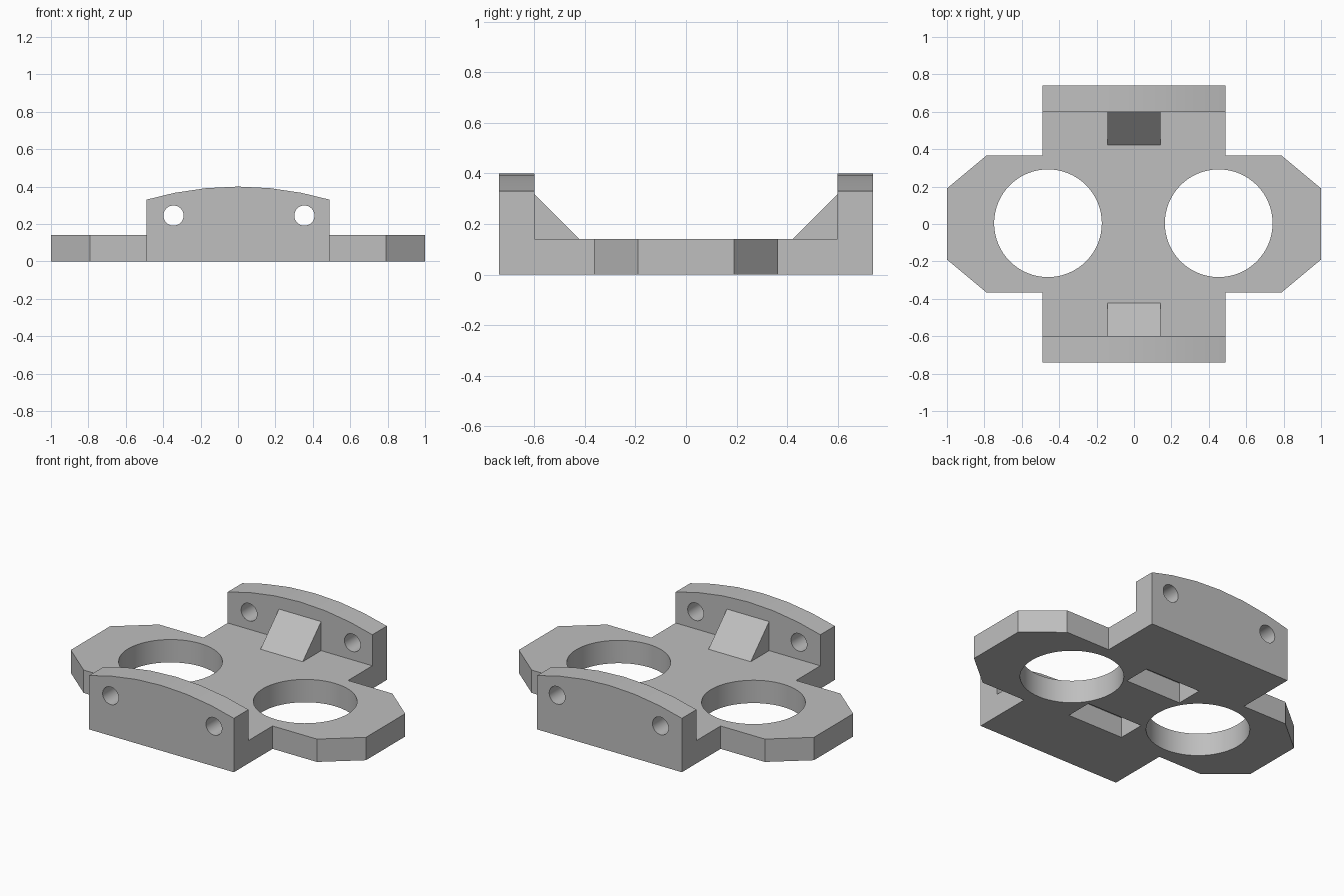
import bpy, bmesh
from math import sin, cos, pi, radians
from mathutils import Vector

cube = bpy.data.objects.get("Cube")
if cube:
    bpy.data.objects.remove(cube, do_unlink=True)

grey = bpy.data.materials.new("plain grey")
grey.use_nodes = True
grey.diffuse_color = (0.52, 0.52, 0.52, 1)
grey.node_tree.nodes["Principled BSDF"].inputs["Base Color"].default_value = (0.52, 0.52, 0.52, 1)

THICK = 0.14      # plate thickness
HALF = 0.49       # half width of the end walls
INNER, OUTER = 0.60, 0.74


def prism(name, profile, axis, start, end):
    """Extrude a 2D profile along an axis: x takes (y, z), y takes (x, z), z takes (x, y)."""
    def place(p, d):
        return {"x": (d, p[0], p[1]), "y": (p[0], d, p[1]), "z": (p[0], p[1], d)}[axis]
    bm = bmesh.new()
    face = bm.faces.new([bm.verts.new(place(p, start)) for p in profile])
    new = bmesh.ops.extrude_face_region(bm, geom=[face])["geom"]
    shift = Vector(place((0, 0), end - start))
    bmesh.ops.translate(bm, vec=shift, verts=[v for v in new if isinstance(v, bmesh.types.BMVert)])
    bmesh.ops.recalc_face_normals(bm, faces=bm.faces)
    mesh = bpy.data.meshes.new(name)
    bm.to_mesh(mesh)
    bm.free()
    mesh.materials.append(grey)
    obj = bpy.data.objects.new(name, mesh)
    bpy.context.collection.objects.link(obj)
    return obj


def circle(cx, cy, r, n):
    return [(cx + r * cos(2 * pi * i / n), cy + r * sin(2 * pi * i / n)) for i in range(n)]


def combine(target, tool, operation):
    """Apply a boolean and discard the tool."""
    mod = target.modifiers.new(operation.lower(), "BOOLEAN")
    mod.operation, mod.solver, mod.object = operation, "EXACT", tool
    bpy.ops.object.select_all(action="DESELECT")
    bpy.context.view_layer.objects.active = target
    target.select_set(True)
    bpy.ops.object.modifier_apply(modifier=mod.name)
    bpy.data.objects.remove(tool, do_unlink=True)


# Base plate: one quadrant of the outline, mirrored round
quarter = [(1.0, 0.19), (0.79, 0.365), (HALF, 0.365), (HALF, 0.65)]
half = quarter + [(-x, y) for x, y in reversed(quarter)]
bracket = prism("mounting_bracket", half + [(-x, -y) for x, y in half], "z", 0, THICK)

# Arched end walls with gussets, front and back
radius, top = 1.74, 0.40
angles = [radians(a) for a in (16.36, 11.25, 5.625, 0, -5.625, -11.25, -16.36)]
arch = [(radius * sin(a), top - radius * (1 - cos(a))) for a in angles]
arch[0], arch[-1] = (HALF, 0.33), (-HALF, 0.33)
for side in (-1, 1):
    wall = prism("end_wall", [(-HALF, 0), (HALF, 0)] + arch, "y", side * INNER, side * OUTER)
    combine(bracket, wall, "UNION")
    wedge = [(0.422, THICK), (INNER, 0.318), (0.65, 0.318), (0.65, 0.10), (0.422, 0.10)]
    gusset = prism("gusset", [(side * y, z) for y, z in wedge], "x", -0.143, 0.143)
    combine(bracket, gusset, "UNION")

# Two large round openings
for cx in (-0.46, 0.453):
    combine(bracket, prism("opening", circle(cx, 0.004, 0.288, 64), "z", -0.1, 0.3), "DIFFERENCE")

# Screw holes through both walls
for cx in (-0.345, 0.355):
    combine(bracket, prism("screw_hole", circle(cx, 0.245, 0.054, 32), "y", -1, 1), "DIFFERENCE")

# Pockets in the underside
for side in (-1, 1):
    slot = [(-0.19, side * 0.165), (0.19, side * 0.165), (0.19, side * 0.335), (-0.19, side * 0.335)]
    combine(bracket, prism("pocket", slot, "z", -0.1, 0.125), "DIFFERENCE")

bpy.ops.object.shade_smooth_by_angle(angle=radians(30))
